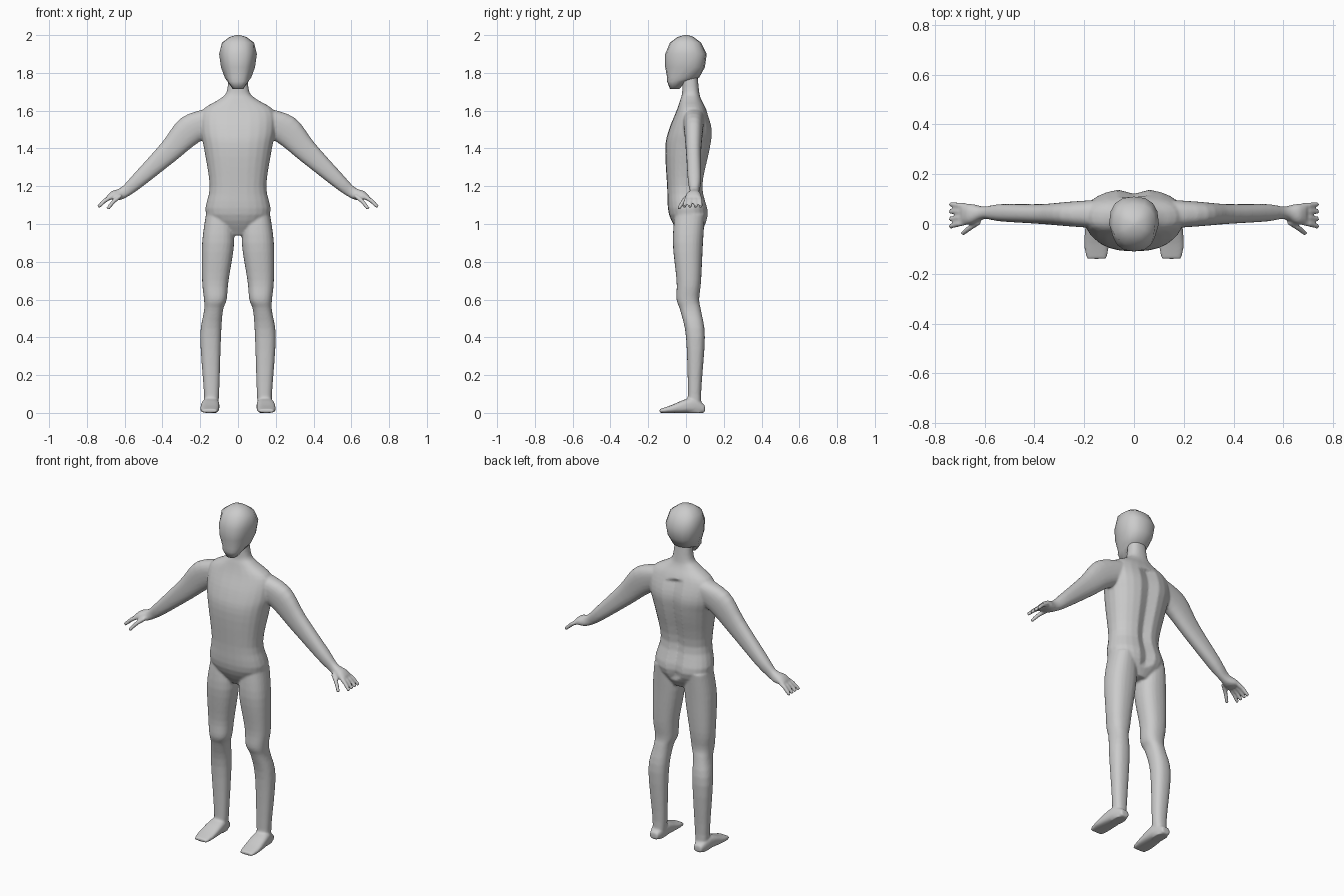
import bpy
import bmesh
from math import cos, sin, pi
from mathutils import Vector

cube = bpy.data.objects.get("Cube")
if cube:
    bpy.data.objects.remove(cube, do_unlink=True)

grey = bpy.data.materials.new("plain grey")
grey.use_nodes = True
colour = (.6, .6, .6, 1)
grey.diffuse_color = colour
grey.node_tree.nodes["Principled BSDF"].inputs["Base Color"].default_value = colour

X, Y, Z = Vector((1, 0, 0)), Vector((0, 1, 0)), Vector((0, 0, 1))


def signed_power(value, power):
    return abs(value) ** power * (1 if value >= 0 else -1)


def flowing(rows, steps=4):
    """Add rows between the given ones along a curve passing through all of them."""
    result = []
    last = len(rows) - 1
    for i in range(last):
        before, start, end, after = (
            Vector(rows[min(max(k, 0), last)]) for k in range(i - 1, i + 3))
        for step in range(steps):
            t = step / steps
            tangent_in, tangent_out = (end - before) / 2, (after - start) / 2
            ease = t * t * (3 - 2 * t)
            result.append(start.lerp(end, ease)
                          + tangent_in * t * (1 - t) ** 2
                          - tangent_out * t * t * (1 - t))
    return result + [Vector(rows[last])]


def loft(bm, sections, u, v, sides=24, power=.85, flip=1):
    """Skin a closed tube over sections of (centre, radius along u, radius along v)."""
    rings = []
    for centre, a, b in sections:
        ring = []
        for i in range(sides):
            angle = 2 * pi * i / sides
            point = (Vector(centre) + u * a * signed_power(cos(angle), power)
                     + v * b * signed_power(sin(angle), power))
            ring.append(bm.verts.new((point.x * flip, point.y, point.z)))
        rings.append(ring)
    for low, high in zip(rings, rings[1:]):
        for i in range(sides):
            j = (i + 1) % sides
            bm.faces.new((low[i], low[j], high[j], high[i]))
    bm.faces.new(rings[0][::-1])
    bm.faces.new(rings[-1])
    return rings


def upright(rows):
    """Sections from rows of height, inner side, outer side, front, back."""
    return [(((inner + outer) / 2, (front + back) / 2, z),
             (outer - inner) / 2, (back - front) / 2)
            for z, inner, outer, front, back in rows]


def centred(rows):
    """Sections from rows of height, half width, front, back."""
    return upright([(z, -half, half, front, back) for z, half, front, back in rows])


def finish(bm, name):
    bmesh.ops.recalc_face_normals(bm, faces=bm.faces)
    mesh = bpy.data.meshes.new(name)
    bm.to_mesh(mesh)
    bm.free()
    mesh.materials.append(grey)
    mesh.shade_smooth()
    obj = bpy.data.objects.new(name, mesh)
    bpy.context.collection.objects.link(obj)
    return obj


body = bmesh.new()

# Torso and neck
torso = [
    (.94, .06, -.03, .07), (1.05, .17, -.09, .12), (1.2, .15, -.1, .09),
    (1.4, .18, -.11, .13), (1.5, .2, -.09, .14), (1.6, .19, -.05, .11),
    (1.66, .1, -.03, .08), (1.7, .06, -.02, .07), (1.8, .05, -.02, .06),
]
for ring in loft(body, centred(flowing(torso)), X, Y):
    # Spine groove
    for vert in ring:
        if 1 < vert.co.z < 1.6 and vert.co.y > 0 and abs(vert.co.x) < .01:
            vert.co.y -= .02

# Leg: height, inner side, outer side, front, back
leg = [
    (1.05, .03, .17, -.06, .1), (.9, .02, .19, -.07, .09), (.7, .05, .19, -.05, .08),
    (.6, .06, .18, -.05, .07), (.54, .08, .18, -.03, .08), (.4, .09, .2, 0, .1),
    (.1, .1, .18, .01, .08), (0, .11, .18, 0, .09),
]

# Foot: distance back, inner side, outer side, top
foot = [
    (.1, .12, .17, .04), (.03, .1, .19, .08), (-.08, .1, .2, .04), (-.14, .11, .19, .02),
]

# Arm and palm: distance out, height, thickness radius, front, back
arm = [
    (.1, 1.56, .07, -.02, .1), (.25, 1.5, .08, -.01, .09), (.37, 1.38, .06, 0, .08),
    (.53, 1.23, .04, .01, .08), (.6, 1.17, .03, .02, .07), (.65, 1.15, .03, 0, .08),
    (.69, 1.14, .01, 0, .08),
]
arm_up = Vector((.6, 0, .8))

# Fingers fan out evenly from the palm; the thumb points forward
digits = [((.66, .07 - .02 * k, 1.15), (.74, .08 - .03 * k, 1.09)) for k in range(4)]
digits.append(((.62, .01, 1.15), (.69, -.04, 1.08)))

for side in (1, -1):
    loft(body, upright(flowing(leg)), X, Y, flip=side)
    loft(body, [(((inner + outer) / 2, y, top / 2), (outer - inner) / 2, top / 2)
                for y, inner, outer, top in flowing(foot)], X, Z, power=.7, flip=side)
    loft(body, [((x, (front + back) / 2, z), (back - front) / 2, radius)
                for x, z, radius, front, back in flowing(arm)], Y, arm_up, flip=side)
    for root, tip in digits:
        root, tip = Vector(root), Vector(tip)
        across = (tip - root).cross(arm_up).normalized()
        over = across.cross(tip - root).normalized()
        knuckle = root.lerp(tip, .5) + over * .006
        loft(body, [(root, .012, .012), (knuckle, .012, .012), (tip, .01, .01)],
             across, over, 8, 1, side)

# Blend the limbs into one skin
skin = finish(body, "body")
remesh = skin.modifiers.new("merge", "REMESH")
remesh.mode = "VOXEL"
remesh.voxel_size = .006
remesh.use_smooth_shade = True
soften = skin.modifiers.new("soften", "SMOOTH")
soften.iterations = 6

# Head
head = [
    (1.715, .03, -.085, -.035), (1.755, .06, -.1, 0), (1.775, .07, -.1, .07),
    (1.83, .09, -.11, .1), (1.9, .1, -.11, .11), (1.96, .085, -.085, .08),
    (1.99, .045, -.045, .04), (2, .01, -.01, .01),
]
shell = bmesh.new()
for ring in loft(shell, centred(head), X, Y, 16, .8):
    # Narrow the face toward its centre ridge
    for vert in ring:
        if vert.co.y < -.05:
            vert.co.x *= .9
finish(shell, "head")
